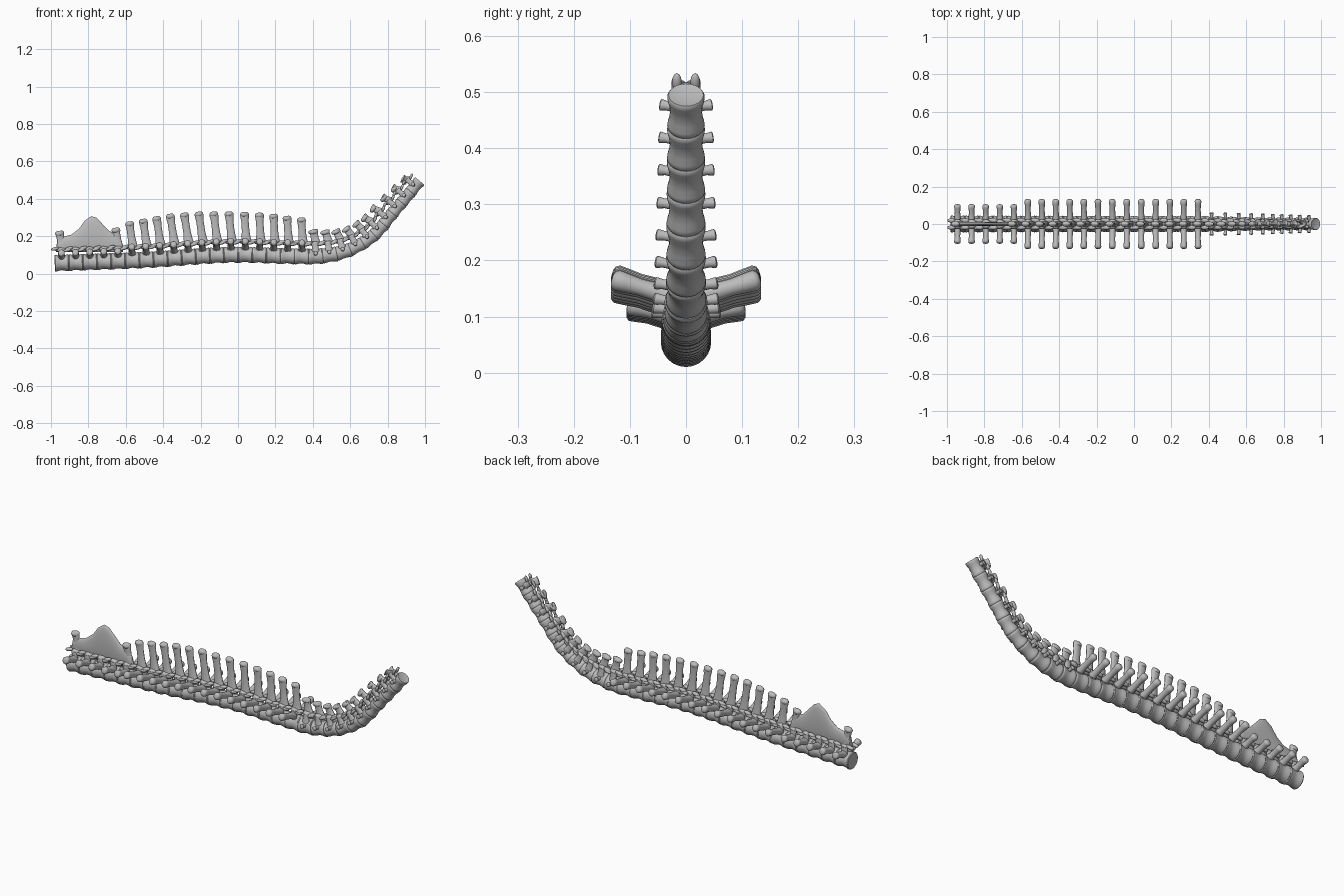
import bpy, bmesh, math
from mathutils import Vector as V, Matrix

cube = bpy.data.objects.get("Cube")
if cube:
    bpy.data.objects.remove(cube, do_unlink=True)

bone = bpy.data.materials.new("bone_grey")
bone.use_nodes = True
COL = (0.5, 0.5, 0.5, 1)
bone.diffuse_color = COL
bone.node_tree.nodes["Principled BSDF"].inputs["Base Color"].default_value = COL

HIPS, BACK, NECK = 5, 13, 10
COUNT = HIPS + BACK + NECK
X, Y, Z = V((1, 0, 0)), V((0, 1, 0)), V((0, 0, 1))


def interp(table, x):
    """Piecewise linear lookup."""
    if x <= table[0][0]:
        return table[0][1]
    for (a, p), (b, q) in zip(table, table[1:]):
        if x <= b:
            return p + (q - p) * (x - a) / (b - a)
    return table[-1][1]


# Centreline of the column, from the hips to the head end
KEYS = [(-.98, .055), (-.5, .072), (0, .1), (.3, .092), (.43, .092), (.585, .122),
        (.71, .192), (.838, .336), (.972, .495)]


def smooth_path(keys, steps=24):
    pts = [V((x, 0, z)) for x, z in keys]
    pts = [2 * pts[0] - pts[1]] + pts + [2 * pts[-1] - pts[-2]]
    out = []
    for a, b, c, d in zip(pts, pts[1:], pts[2:], pts[3:]):
        # Tangents scaled for uneven key spacing
        la, lb, lc = (b - a).length, (c - b).length, (d - c).length
        m0 = ((b - a) / la * lb + (c - b) / lb * la) / (la + lb) * lb
        m1 = ((c - b) / lb * lc + (d - c) / lc * lb) / (lb + lc) * lb
        for i in range(steps):
            t = i / steps
            h = t * t * (3 - 2 * t)
            out.append(b * (1 - h) + c * h + m0 * t * (1 - t) ** 2 - m1 * t * t * (1 - t))
    return out + [pts[-2]]


path = smooth_path(KEYS)
arc = [0]
for p, q in zip(path, path[1:]):
    arc.append(arc[-1] + (q - p).length)
STEP = arc[-1] / COUNT


def point(s):
    return V((interp(list(zip(arc, (p.x for p in path))), s), 0,
              interp(list(zip(arc, (p.z for p in path))), s)))


def frame(s):
    """Matrix with x along the column, y sideways and z towards the spines."""
    lo, hi = max(s - .02, 0), min(s + .02, arc[-1])
    t = (point(hi) - point(lo)).normalized()
    n = t.cross(Y)
    m = Matrix((t, Y, n)).transposed().to_4x4()
    m.translation = point(s)
    return m


def loft(bm, rings, sides=16):
    """Skin elliptical rings given as (centre, half axis, half axis)."""
    loops = []
    for c, u, v in rings:
        loops.append([bm.verts.new(c + u * math.cos(a) + v * math.sin(a))
                      for a in (math.tau * i / sides for i in range(sides))])
    for p, q in zip(loops, loops[1:]):
        for i in range(sides):
            j = (i + 1) % sides
            bm.faces.new((p[i], p[j], q[j], q[i]))
    bm.faces.new(loops[0])
    bm.faces.new(loops[-1])


def rod(bm, m, a, b, wide, deep, profile):
    """Lofted limb from a to b; profile holds (fraction, scale)."""
    a, b = V(a), V(b)
    d = (b - a).normalized()
    u = (X - d * X.dot(d)).normalized()
    v = d.cross(u)
    r = m.to_3x3()
    loft(bm, [(m @ a.lerp(b, f), r @ u * wide * k, r @ v * deep * k) for f, k in profile], 12)


def blob(bm, m, centre, size, tilt=0):
    mat = m @ Matrix.Translation(centre) @ Matrix.Rotation(tilt, 4, 'Y') @ Matrix.Diagonal((*size, 1))
    bmesh.ops.create_uvsphere(bm, u_segments=12, v_segments=8, radius=1, matrix=mat)


def finish(bm, name):
    bmesh.ops.recalc_face_normals(bm, faces=bm.faces)
    me = bpy.data.meshes.new(name)
    bm.to_mesh(me)
    bm.free()
    me.materials.append(bone)
    ob = bpy.data.objects.new(name, me)
    bpy.context.collection.objects.link(ob)
    bpy.ops.object.select_all(action='DESELECT')
    ob.select_set(True)
    bpy.context.view_layer.objects.active = ob
    bpy.ops.object.shade_smooth_by_angle(angle=math.radians(45))


SPOOL = [(.04, .55), (.01, .82), (0, .93), (.05, 1), (.15, .98), (.32, .89), (.5, .85),
         (.68, .89), (.85, .98), (.95, 1), (1, .93), (.99, .82), (.96, .55)]
KNOB = [(0, 1.15), (.2, .95), (.55, .85), (.8, 1), (.92, 1.05), (.98, .8), (1, .4)]
BLADE = [(0, 1.3), (.15, 1.05), (.4, .88), (.7, .86), (.85, 1), (.93, 1.02), (.98, .8), (1, .45)]
TOPS = [(-.945, .228), (-.645, .243), (-.57, .278), (-.35, .32), (-.2, .332),
        (0, .332), (.17, .322), (.325, .30)]
NECK_LENGTH = [(0, .145), (3, .12), (6, .11), (8, .092), (9, .068)]


def vertebra(i):
    bm = bmesh.new()
    mid = (i + .5) * STEP
    m = frame(mid)
    neck = i - HIPS - BACK
    taper = max(neck, 0) / NECK
    big = 1 - .25 * taper
    radius = interp([(0, .045), (HIPS + BACK, .043), (HIPS + BACK + 3, .036), (COUNT, .033)], i)

    # Spool-shaped body following the curve
    rings = []
    for f, k in SPOOL:
        fm = frame((i + f) * STEP)
        r = fm.to_3x3()
        rings.append((fm.translation, r @ Y * radius * k, r @ Z * radius * k))
    loft(bm, rings, 24)

    # Arch roof
    roof = radius + .026 * big
    blob(bm, m, (-.002, 0, roof), (.03 * big, .026 * big, .013 * big))

    # Side limbs: short on the neck, long on the back, level at the hips
    if neck >= 0:
        tip, z0, z1, thick = .062 - .017 * taper, .016, .018, .010
    elif i >= HIPS:
        tip, z0, z1, thick = .132, .047, .076, .017
    else:
        tip, z0, z1, thick = .104, .038, .056, .017
    for side in (-1, 1):
        # Arch wall
        rod(bm, m, (0, side * .022 * big, radius * .6), (0, side * .018 * big, roof),
            .019 * big, .009, [(0, 1.1), (.5, .9), (1, 1)])
        rod(bm, m, (0, side * .02, z0 - .004), (0, side * tip, z1), thick, thick * 1.05, KNOB)
        # Front and rear joint facets
        blob(bm, m, (.033 * big, side * .021 * big, roof - .003), (.022 * big, .011 * big, .009 * big), -.3)
        blob(bm, m, (-.033 * big, side * .019 * big, roof + .006), (.022 * big, .011 * big, .009 * big), -.2)
        # Forked crest on the last neck bone
        if neck == NECK - 1:
            rod(bm, m, (-.005, side * .004, roof), (-.012, side * .021, .08), .022, .007, BLADE)

    # Upright crest
    if neck < 0 and i not in (1, 2, 3):
        top = interp(TOPS, m.translation.x) - m.translation.z
        rod(bm, m, (.006, 0, roof - .004), (-.008, 0, top), .023, .012, BLADE)
        blob(bm, m, (-.008, 0, top - .015), (.022, .016, .014))
    elif 0 <= neck < NECK - 1:
        top = interp(NECK_LENGTH, neck)
        rod(bm, m, (.004, 0, roof - .004), (-.006, 0, top), .024 * big, .011, BLADE)
        blob(bm, m, (-.008, 0, top - .014), (.026 * big, .015, .013))

    part = "neck" if neck >= 0 else "back" if i >= HIPS else "hip"
    finish(bm, f"{part}_vertebra_{i + 1:02d}")


for i in range(COUNT):
    vertebra(i)

# Fused hip crest plate, lofted along the column
CREST = [(-.972, .14), (-.965, .185), (-.93, .198), (-.89, .208), (-.85, .24), (-.82, .282),
         (-.785, .307), (-.755, .298), (-.72, .26), (-.69, .228), (-.65, .21), (-.625, .185), (-.615, .145)]
bm = bmesh.new()
BASE = .115
loft(bm, [(V((x, 0, (top + BASE) / 2)), Y * .012, Z * (top - BASE) / 2) for x, top in CREST], 20)
finish(bm, "hip_crest_plate")
